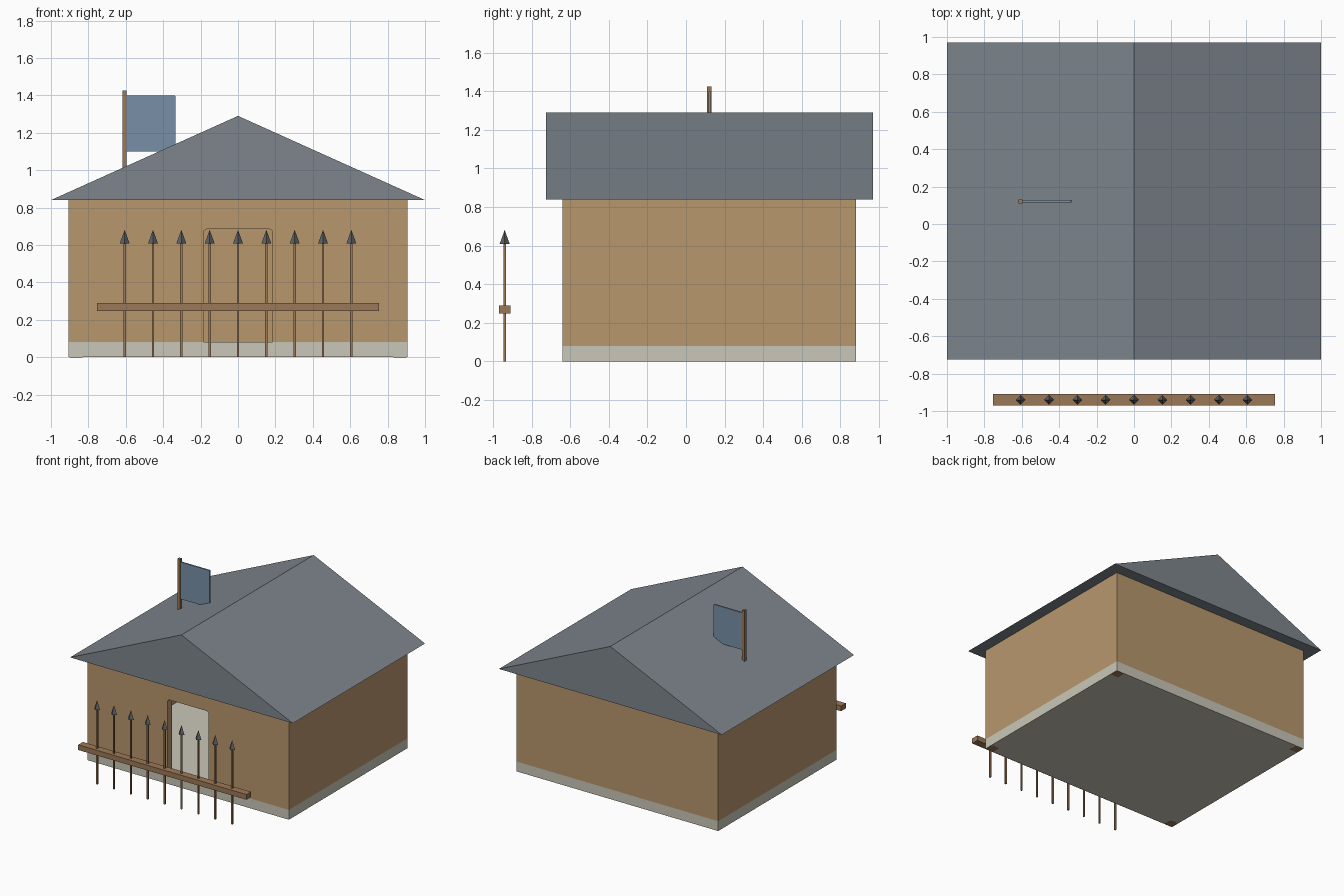
import bpy, bmesh
from math import pi
from mathutils import Matrix, Vector

if "Cube" in bpy.data.objects:
    bpy.data.objects.remove(bpy.data.objects["Cube"])


def material(name, r, g, b):
    m = bpy.data.materials.new(name)
    m.diffuse_color = (r, g, b, 1)
    m.use_nodes = True
    m.node_tree.nodes["Principled BSDF"].inputs["Base Color"].default_value = m.diffuse_color
    return m


TAN = material("tan_plaster", 0.48, 0.31, 0.155)
STONE = material("pale_stone", 0.59, 0.57, 0.48)
SLATE = material("slate", 0.205, 0.235, 0.26)
WOOD = material("brown_wood", 0.33, 0.19, 0.095)
CLOTH = material("blue_cloth", 0.19, 0.28, 0.39)
IRON = material("dark_iron", 0.12, 0.13, 0.14)


def finish(name, bm, mat):
    bmesh.ops.recalc_face_normals(bm, faces=bm.faces)
    me = bpy.data.meshes.new(name)
    bm.to_mesh(me)
    bm.free()
    ob = bpy.data.objects.new(name, me)
    bpy.context.collection.objects.link(ob)
    if mat:
        me.materials.append(mat)
    return ob


def box(name, lo, hi, mat=None, round_y=0.0):
    """Box between two corners, optionally rounding the edges along y."""
    lo, hi = Vector(lo), Vector(hi)
    bm = bmesh.new()
    bmesh.ops.create_cube(bm, size=1, matrix=Matrix.Translation((lo + hi) / 2)
                          @ Matrix.Diagonal((*(hi - lo), 1)))
    if round_y:
        edges = [e for e in bm.edges
                 if abs(e.verts[0].co.y - e.verts[1].co.y) > 1e-4]
        bmesh.ops.bevel(bm, geom=edges, offset=round_y, segments=2,
                        profile=0.5, affect='EDGES')
    return finish(name, bm, mat)


def cut(ob, cutter):
    mod = ob.modifiers.new("cut", 'BOOLEAN')
    mod.operation, mod.solver, mod.object = 'DIFFERENCE', 'EXACT', cutter
    bpy.context.view_layer.objects.active = ob
    bpy.ops.object.modifier_apply(modifier=mod.name)
    bpy.data.objects.remove(cutter)


# Floor slab and hollow walls with a doorway
X, Y0, Y1, EAVE, BASE, T = 0.905, -0.64, 0.88, 0.84, 0.08, 0.06
box("foundation", (-X, Y0, 0), (X, Y1, BASE), STONE)
walls = box("walls", (-X, Y0, BASE), (X, Y1, EAVE), TAN)
cut(walls, box("room_cutter", (-X + T, Y0 + T, 0), (X - T, Y1 - T, 1)))
cut(walls, box("door_cutter", (-0.185, Y0 - 0.1, 0.06), (0.185, Y0 + 0.15, 0.685),
               round_y=0.018))

# Corner posts tucked inside the wall corners
P, INSET = 0.07, 0.003
for side, x in (("left", -X + INSET), ("right", X - INSET - P)):
    for end, y in (("front", Y0 + INSET), ("back", Y1 - INSET - P)):
        box(f"{end}_{side}_post", (x, y, -0.0005), (x + P, y + P, EAVE), WOOD)

# Gable roof: triangle extruded front to back
bm = bmesh.new()
gable = bm.faces.new([bm.verts.new(p) for p in
                      ((-1, -0.725, EAVE), (1, -0.725, EAVE), (0, -0.725, 1.29))])
ext = bmesh.ops.extrude_face_region(bm, geom=[gable], use_keep_orig=True)
bmesh.ops.translate(bm, vec=(0, 1.695, 0),
                    verts=[v for v in ext["geom"] if isinstance(v, bmesh.types.BMVert)])
finish("roof", bm, SLATE)

# Flag on the roof
box("flag_pole", (-0.618, 0.11, 0.98), (-0.596, 0.132, 1.425), WOOD)
box("flag", (-0.6, 0.116, 1.1), (-0.335, 0.128, 1.4), CLOTH, round_y=0.006)

# Fence: rail and spear-topped pickets
FY = -0.94
box("fence_rail", (-0.755, FY - 0.03, 0.248), (0.755, FY + 0.03, 0.29), WOOD)
for i in range(9):
    x = (i - 4) * 0.1515
    box(f"picket_{i + 1}", (x - 0.006, FY - 0.006, 0), (x + 0.006, FY + 0.006, 0.62), WOOD)
    bm = bmesh.new()
    bmesh.ops.create_cone(bm, cap_ends=True, segments=4, radius1=0.026, radius2=0,
                          depth=0.072, matrix=Matrix.Translation((x, FY, 0.645)))
    finish(f"picket_tip_{i + 1}", bm, IRON)
